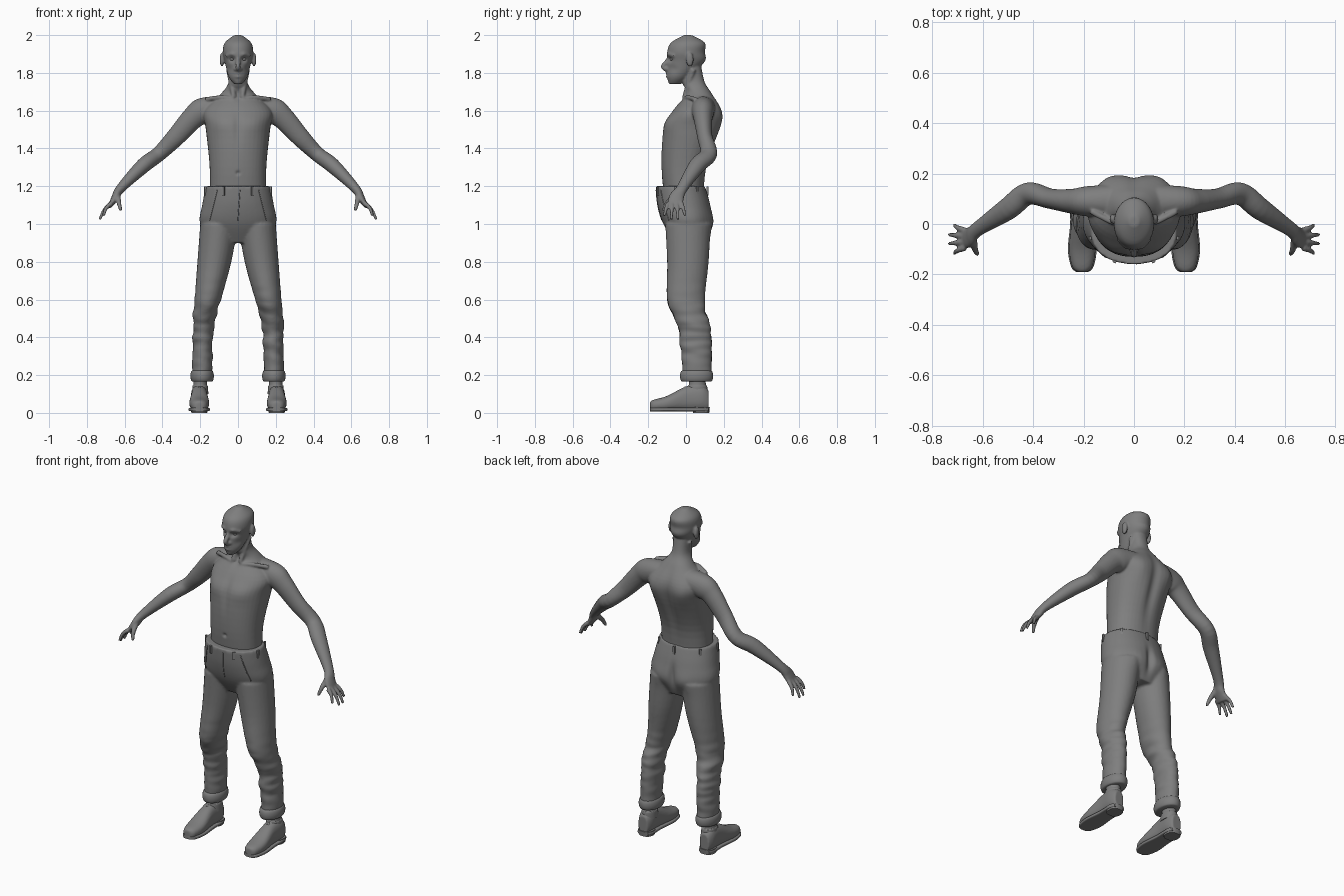
import bpy
import bmesh
import math
from mathutils import Matrix, Vector, noise

X, Y, Z = Matrix.Identity(3)

if "Cube" in bpy.data.objects:
    bpy.data.objects.remove(bpy.data.objects["Cube"], do_unlink=True)

clay = bpy.data.materials.new("clay_grey")
clay.use_nodes = True
clay.diffuse_color = (.21, .21, .21, 1)
clay.node_tree.nodes["Principled BSDF"].inputs["Base Color"].default_value = clay.diffuse_color


def spline(rows, steps):
    """Smooth the sections by Catmull-Rom interpolation."""
    smooth = []
    last = len(rows) - 1
    for i in range(last):
        before, start, end, after = rows[max(0, i - 1)], rows[i], rows[i + 1], rows[min(last, i + 2)]
        for step in range(steps):
            t = step / steps
            smooth.append([b + t / 2 * (c - a + t * (2 * a - 5 * b + 4 * c - d + t * (3 * (b - c) + d - a)))
                           for a, b, c, d in zip(before, start, end, after)])
    return smooth + [list(rows[-1])]


def loft(bm, rows, along=None, ref=Y, power=1, sides=28, mirror=False):
    """Skin rings given as (x, y, z, half width, half depth)."""
    rows = spline(rows, 5)
    centres = [Vector(row[:3]) for row in rows]
    for side in ((1, -1) if mirror else (1,)):
        rings = []
        for i, (centre, row) in enumerate(zip(centres, rows)):
            tangent = along or centres[min(i + 1, len(rows) - 1)] - centres[max(i - 1, 0)]
            across = tangent.cross(ref).normalized()
            deep = tangent.cross(across).normalized()
            ring = []
            for k in range(sides):
                angle = math.tau * k / sides
                c, s = (math.copysign(abs(v) ** power, v) for v in (math.cos(angle), math.sin(angle)))
                point = centre + across * c * row[-2] + deep * s * row[-1]
                ring.append(bm.verts.new((point.x * side, point.y, point.z)))
            rings.append(ring)
        faces = [bm.faces.new(rings[0]), bm.faces.new(rings[-1][::-1])]
        for low, high in zip(rings, rings[1:]):
            faces += [bm.faces.new((low[k], high[k], high[k - 1], low[k - 1])) for k in range(sides)]
        bmesh.ops.recalc_face_normals(bm, faces=faces)


def column(bm, rows, x=0, power=1):
    """Loft level rings given as (y, z, half width, half depth), in pairs when off centre."""
    loft(bm, [(x, *row) for row in rows], along=Z, power=power, sides=40, mirror=x > 0)


def tube(bm, points, radius, mirror=False, end=1):
    """Round tube whose radius shrinks by the factor end."""
    last = len(points) - 1
    radii = [radius * (1 + (end - 1) * i / last) for i in range(last + 1)]
    loft(bm, [(*p, r, r) for p, r in zip(points, radii)], ref=Vector((.3, 1, .2)), sides=12, mirror=mirror)


def blobs(bm, centre, size):
    """A mirrored pair of ellipsoids."""
    for side in (1, -1):
        place = Matrix.Translation((centre[0] * side, *centre[1:])) @ Matrix.Diagonal((*size, 1))
        bmesh.ops.create_uvsphere(bm, u_segments=20, v_segments=12, radius=1, matrix=place)


def finish(bm, name, voxel=0, angle=180):
    """Make the object, fusing its pieces into one skin when voxel is set."""
    mesh = bpy.data.meshes.new(name)
    bm.to_mesh(mesh)
    bm.free()
    ob = bpy.data.objects.new(name, mesh)
    bpy.context.collection.objects.link(ob)
    if voxel:
        fuse = ob.modifiers.new("fuse", "REMESH")
        fuse.mode, fuse.voxel_size = "VOXEL", voxel
        soften = ob.modifiers.new("soften", "SMOOTH")
        soften.factor, soften.iterations = .5, 5
        ob.data = bpy.data.meshes.new_from_object(ob.evaluated_get(bpy.context.evaluated_depsgraph_get()))
        ob.modifiers.clear()
    ob.data.materials.clear()
    ob.data.materials.append(clay)
    bpy.ops.object.select_all(action="DESELECT")
    ob.select_set(True)
    bpy.context.view_layer.objects.active = ob
    bpy.ops.object.shade_smooth_by_angle(angle=math.radians(angle))
    return ob


def sculpt(ob, centre, size, push):
    """Move the skin along y with a soft, symmetrical brush."""
    for v in ob.data.vertices:
        point = (abs(v.co.x), v.co.y, v.co.z)
        distance = sum(((a - b) / s) ** 2 for a, b, s in zip(point, centre, size))
        v.co.y += push * math.exp(-distance)


# Torso and neck, then head
bm = bmesh.new()
column(bm, [(-.01, 1.1, .15, .1), (-.01, 1.3, .15, .12), (.03, 1.5, .17, .15), (.06, 1.6, .18, .13),
            (.07, 1.69, .09, .07), (.04, 1.75, .05, .06), (.03, 1.84, .05, .05)], power=.9)
column(bm, [(-.06, 1.74, .02, .03), (-.04, 1.78, .05, .06), (0, 1.86, .07, .1), (0, 1.91, .08, .1),
            (.01, 1.96, .07, .09), (.01, 2, .02, .02)])
# Nose, nostrils, brows, lips and ears
tube(bm, [(0, -.08, 1.89), (0, -.11, 1.85), (0, -.12, 1.83), (0, -.09, 1.81)], .013)
blobs(bm, (.013, -.1, 1.82), (.01, .01, .01))
tube(bm, [(.01, -.09, 1.89), (.03, -.09, 1.9), (.06, -.06, 1.89)], .01, mirror=True)
for z in (1.78, 1.796):
    tube(bm, [(-.03, -.08, z), (0, -.1, z), (.03, -.08, z)], .007)
blobs(bm, (.085, .02, 1.87), (.012, .02, .038))
# Collarbones and neck cords
tube(bm, [(.02, -.01, 1.66), (.09, .01, 1.67), (.17, .05, 1.66)], .012, mirror=True)
tube(bm, [(.02, -.01, 1.67), (.05, .04, 1.82)], .014, mirror=True)
# Arms, ending in the palms
loft(bm, [(.05, .09, 1.64, .04, .06), (.18, .09, 1.6, .07, .06), (.24, .09, 1.56, .06, .05),
          (.33, .1, 1.46, .05, .04), (.42, .12, 1.37, .04, .045), (.5, .06, 1.31, .04, .045),
          (.62, -.02, 1.19, .025, .03), (.65, -.05, 1.14, .02, .04), (.68, -.06, 1.09, .01, .04)], mirror=True)
# Fingers fan out from the palm
for spread in (-1.5, -.5, .5, 1.5):
    root = Vector((.67, -.06 + .023 * spread, 1.11))
    tip = Vector((.735, -.06 + .037 * spread, 1.02)) + (Z - X) * .01 * spread ** 2
    knuckle = root.lerp(tip, .5) + (X + Z) * .007
    tube(bm, [root, knuckle, tip], .013, mirror=True, end=.6)
# Thumbs
tube(bm, [(.64, -.05, 1.16), (.63, -.1, 1.11), (.62, -.12, 1.07)], .017, mirror=True, end=.5)
body = finish(bm, "body", voxel=.0055)
# Eye sockets, cheeks, throat, chest, breastbone, navel, spine, shoulder blades
for centre, size, push in (
        ((.03, -.1, 1.87), (.02, .04, .013), .015),
        ((.05, -.07, 1.82), (.02, .04, .02), .008),
        ((0, -.02, 1.68), (.02, .03, .03), .01),
        ((.08, -.08, 1.53), (.07, .06, .05), -.01),
        ((0, -.1, 1.5), (.02, .06, .09), .008),
        ((0, -.13, 1.27), (.01, .04, .01), .01),
        ((0, .17, 1.45), (.03, .08, .2), -.016),
        ((.1, .17, 1.55), (.05, .07, .07), .012)):
    sculpt(body, centre, size, push)

# Eyes
bm = bmesh.new()
blobs(bm, (.03, -.07, 1.873), (.014, .014, .01))
finish(bm, "eyes")

# Trousers
bm = bmesh.new()
column(bm, [(-.03, 1.2, .17, .13), (-.01, 1.1, .19, .14), (.01, 1, .2, .13), (.02, .9, .12, .08)], power=.92)
loft(bm, [(.1, .01, 1, .1, .12), (.125, .01, .8, .09, .11), (.16, 0, .6, .07, .1), (.18, .03, .5, .06, .09),
          (.185, .05, .4, .053, .085), (.19, .06, .18, .053, .075)], along=Z, mirror=True)
trousers = finish(bm, "trousers", voxel=.0075)
# Seat cleft, seat, backs of the knees
sculpt(trousers, (0, .15, 1.02), (.02, .06, .07), -.02)
sculpt(trousers, (.08, .15, 1), (.06, .06, .06), .01)
sculpt(trousers, (.17, .1, .53), (.06, .05, .03), -.01)
# Cloth folds, strongest around the knees and shins
for v in trousers.data.vertices:
    strength = .012 * math.exp(-((v.co.z - .42) / .17) ** 2)
    outward = Vector((v.co.x - math.copysign(.18, v.co.x), v.co.y - .04, 0)).normalized()
    v.co += outward * strength * noise.noise(v.co * 9 + Z * v.co.z * 15)

# Turned-up cuffs
bm = bmesh.new()
rim = [math.pi * k / 6 for k in range(7)]
column(bm, [(.056, .195 - .03 * math.cos(a), .05 + .012 * math.sin(a), .074 + .014 * math.sin(a)) for a in rim], x=.19)
finish(bm, "cuffs", angle=60)

# Belt loops
bm = bmesh.new()
for k in range(7):
    turn = Matrix.Rotation(math.tau * (k + .5) / 7 - math.pi / 2, 4, "Z")
    out = turn @ X
    place = Matrix.Translation((.178 * out.x, .138 * out.y - .025, 1.175))
    bmesh.ops.create_cube(bm, size=1, matrix=place @ turn @ Matrix.Diagonal((.01, .014, .046, 1)))
finish(bm, "belt_loops", angle=30)

# Fly and pocket seams, laid on the cloth
bm = bmesh.new()
for top, bottom in ((.01, 0), (.11, .15)):
    path = []
    for step in range(5):
        start = Vector((top + (bottom - top) * step / 4, -1, 1.18 - .04 * step))
        path.append(trousers.ray_cast(start, Y)[1])
    tube(bm, path, .0025, mirror=top > .1)
finish(bm, "seams")

# Shoe uppers and soles share one outline: y, top, half width
outline = [(-.19, .05, .02), (-.17, .06, .04), (-.1, .08, .053), (0, .13, .044), (.08, .14, .044), (.12, .11, .03)]
bm = bmesh.new()
loft(bm, [(.205, y, top / 2 + .01, wide, top / 2) for y, top, wide in outline],
     along=Y, ref=Z, power=.85, mirror=True)
finish(bm, "shoe_uppers", voxel=.006)
bm = bmesh.new()
loft(bm, [(.205, y, .018, wide + .004, .01) for y, top, wide in outline], along=Y, ref=Z, power=.4, mirror=True)
column(bm, [(.08, 0, .042, .043), (.08, .03, .045, .046)], x=.205, power=.8)
finish(bm, "soles", angle=40)

# Shoe collars and ankles
bm = bmesh.new()
column(bm, [(.06, .1, .043, .055), (.06, .14, .041, .052), (.06, .15, .036, .045), (.06, .2, .036, .045)], x=.2)
finish(bm, "ankles", angle=60)

# Laces
bm = bmesh.new()
for k in range(4):
    middle = Vector((.205, -.07 + .022 * k, .1 + .012 * k))
    for side in (X, -X):
        tube(bm, [middle + side * .025 - Z * .013, middle, middle - side * .025 + Y * .012 - Z * .01], .004, mirror=True)
finish(bm, "laces")
